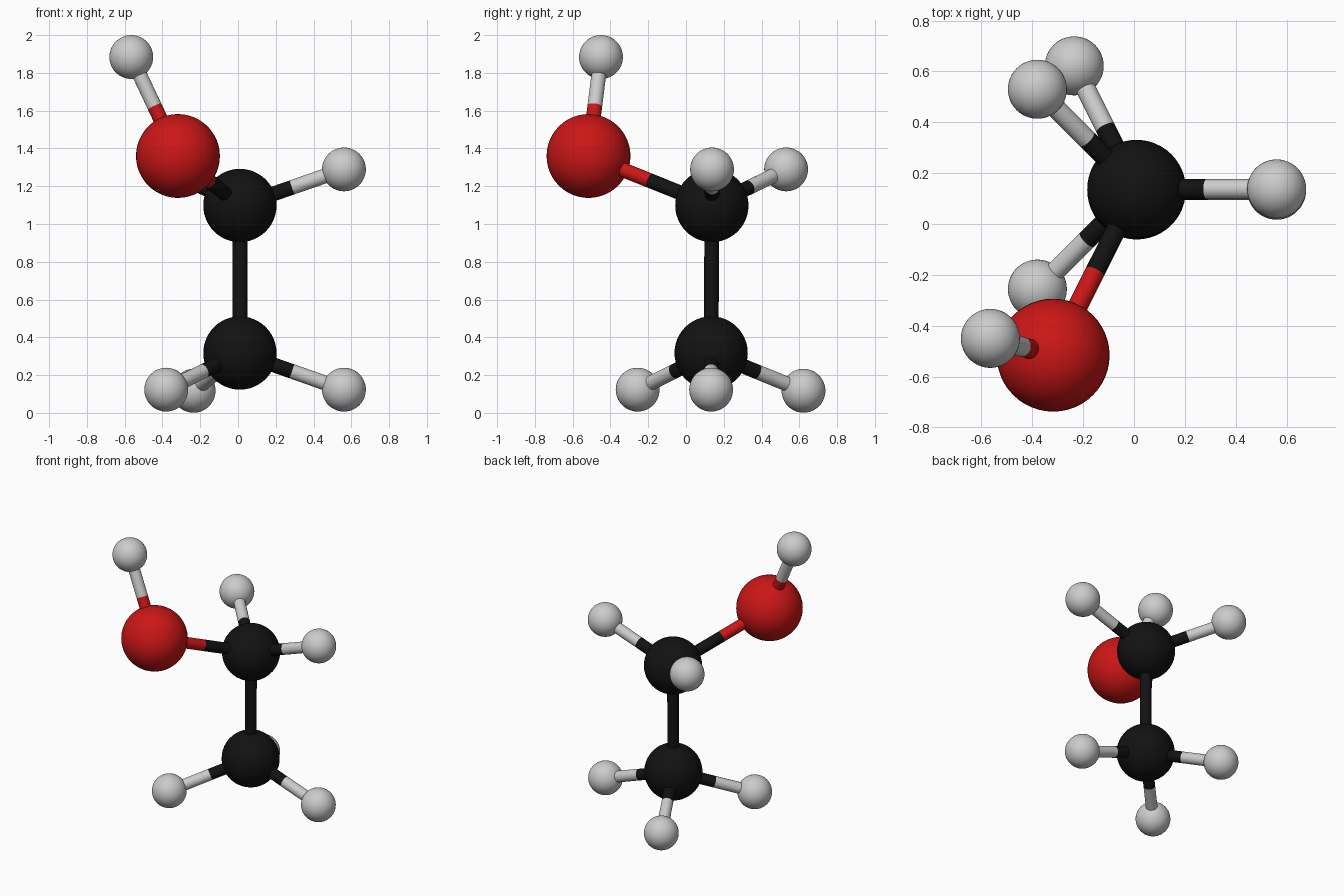
import bpy
from mathutils import Vector

if "Cube" in bpy.data.objects:
    bpy.data.objects.remove(bpy.data.objects["Cube"])


def material(name, color):
    m = bpy.data.materials.new(name)
    m.diffuse_color = color
    m.use_nodes = True
    m.node_tree.nodes["Principled BSDF"].inputs["Base Color"].default_value = m.diffuse_color
    return m


BLACK = material("black", (0.006, 0.006, 0.006, 1))
RED = material("red", (0.6, 0.008, 0.008, 1))

# element: radius, material (hydrogen stays plain grey)
ELEMENTS = {"carbon": (0.194, BLACK), "oxygen": (0.222, RED), "hydrogen": (0.116, None)}
BOND_RADIUS = 0.039

# atom name: element, centre
ATOMS = {
    "lower_carbon": ("carbon", (0.01, 0.133, 0.317)),
    "upper_carbon": ("carbon", (0.01, 0.137, 1.098)),
    "oxygen": ("oxygen", (-0.318, -0.516, 1.36)),
    "hydroxyl_hydrogen": ("hydrogen", (-0.565, -0.45, 1.884)),
    "upper_hydrogen_right": ("hydrogen", (0.561, 0.138, 1.289)),
    "upper_hydrogen_back": ("hydrogen", (-0.38, 0.53, 1.289)),
    "lower_hydrogen_right": ("hydrogen", (0.561, 0.133, 0.123)),
    "lower_hydrogen_front": ("hydrogen", (-0.38, -0.256, 0.123)),
    "lower_hydrogen_back": ("hydrogen", (-0.235, 0.622, 0.117)),
}

BONDS = [
    ("lower_carbon", "upper_carbon"),
    ("upper_carbon", "oxygen"),
    ("oxygen", "hydroxyl_hydrogen"),
    ("upper_carbon", "upper_hydrogen_right"),
    ("upper_carbon", "upper_hydrogen_back"),
    ("lower_carbon", "lower_hydrogen_right"),
    ("lower_carbon", "lower_hydrogen_front"),
    ("lower_carbon", "lower_hydrogen_back"),
]


def finish(name, mat):
    obj = bpy.context.object
    obj.name = name
    if mat:
        obj.data.materials.append(mat)
    bpy.ops.object.shade_smooth_by_angle()


# Half of a bond, from an atom centre to the middle of the bond
def half_bond(name, start, end, mat):
    axis = end - start
    bpy.ops.mesh.primitive_cylinder_add(
        vertices=32, radius=BOND_RADIUS, depth=axis.length,
        location=(start + end) / 2,
        rotation=axis.to_track_quat('Z', 'Y').to_euler())
    finish(name, mat)


# Atoms
for name, (element, centre) in ATOMS.items():
    radius, mat = ELEMENTS[element]
    bpy.ops.mesh.primitive_uv_sphere_add(segments=48, ring_count=24, radius=radius, location=centre)
    finish(name, mat)

# Bonds, each half coloured like its atom
for a, b in BONDS:
    pa, pb = Vector(ATOMS[a][1]), Vector(ATOMS[b][1])
    middle = (pa + pb) / 2
    half_bond(f"bond_{a}_to_{b}", pa, middle, ELEMENTS[ATOMS[a][0]][1])
    half_bond(f"bond_{b}_to_{a}", pb, middle, ELEMENTS[ATOMS[b][0]][1])
